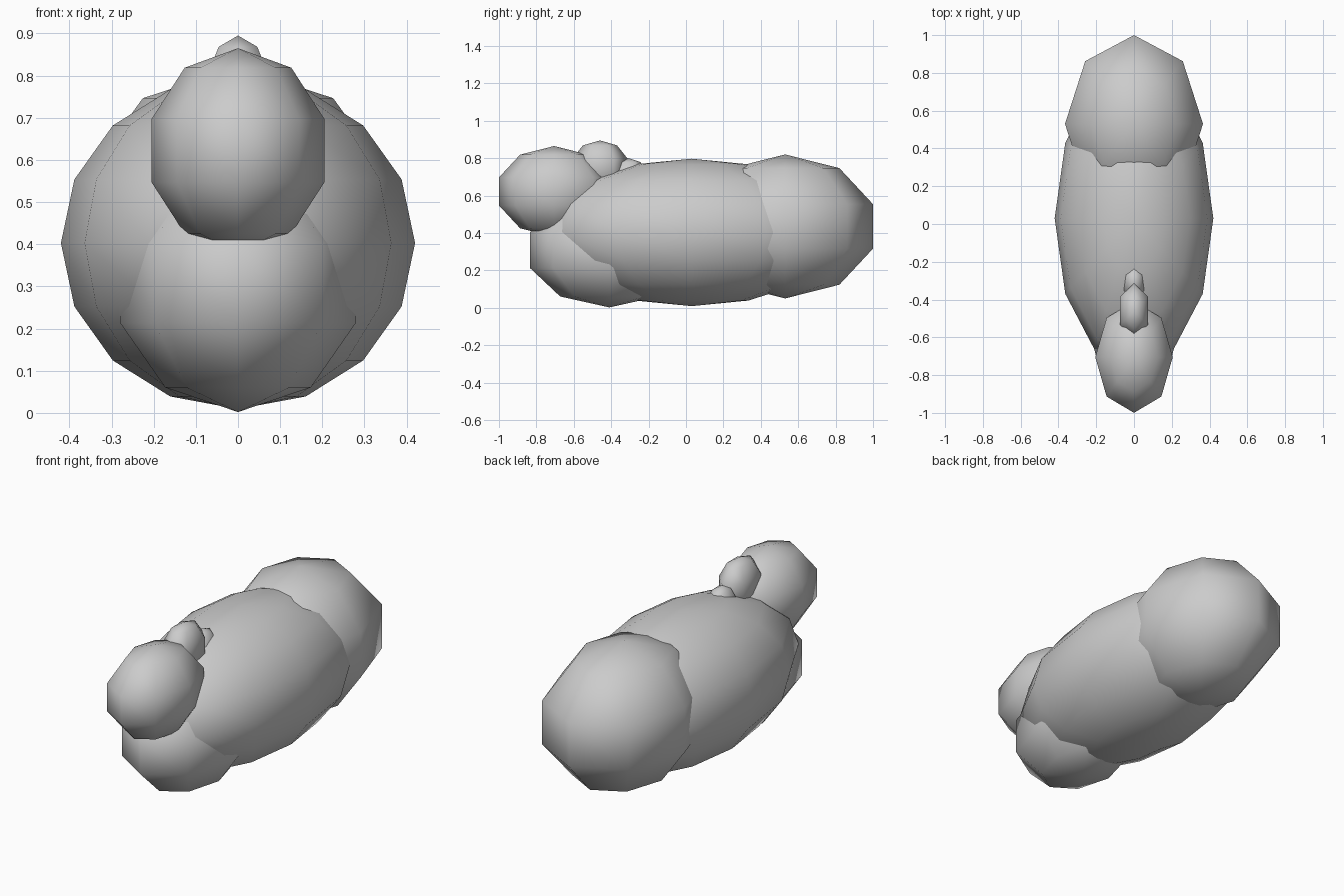
import bpy

if "Cube" in bpy.data.objects:
    bpy.data.objects.remove(bpy.data.objects["Cube"])


def ellipsoid(name, centre, radii, segments=8, rings=5):
    """Low-poly smooth ellipsoid with its poles on the z axis."""
    bpy.ops.mesh.primitive_uv_sphere_add(segments=segments, ring_count=rings, radius=1, location=centre)
    ob = bpy.context.object
    ob.name = name
    ob.scale = radii
    bpy.ops.object.transform_apply(location=False, rotation=False, scale=True)
    bpy.ops.object.shade_smooth()
    return ob


# main trunk, finer than the rest
ellipsoid("body", (0, 0.03, 0.403), (0.42, 0.80, 0.394), 12, 8)
# rear and lower front masses
ellipsoid("rump", (0, 0.53, 0.435), (0.384, 0.494, 0.385))
ellipsoid("chest", (0, -0.41, 0.308), (0.294, 0.447, 0.306))
# head with two small tufts behind it
ellipsoid("head", (0, -0.705, 0.622), (0.2155, 0.31, 0.243))
ellipsoid("crest", (0, -0.46, 0.755), (0.09, 0.155, 0.14), 6, 5)
ellipsoid("nape_tuft", (0, -0.305, 0.69), (0.07, 0.104, 0.11), 6, 5)
